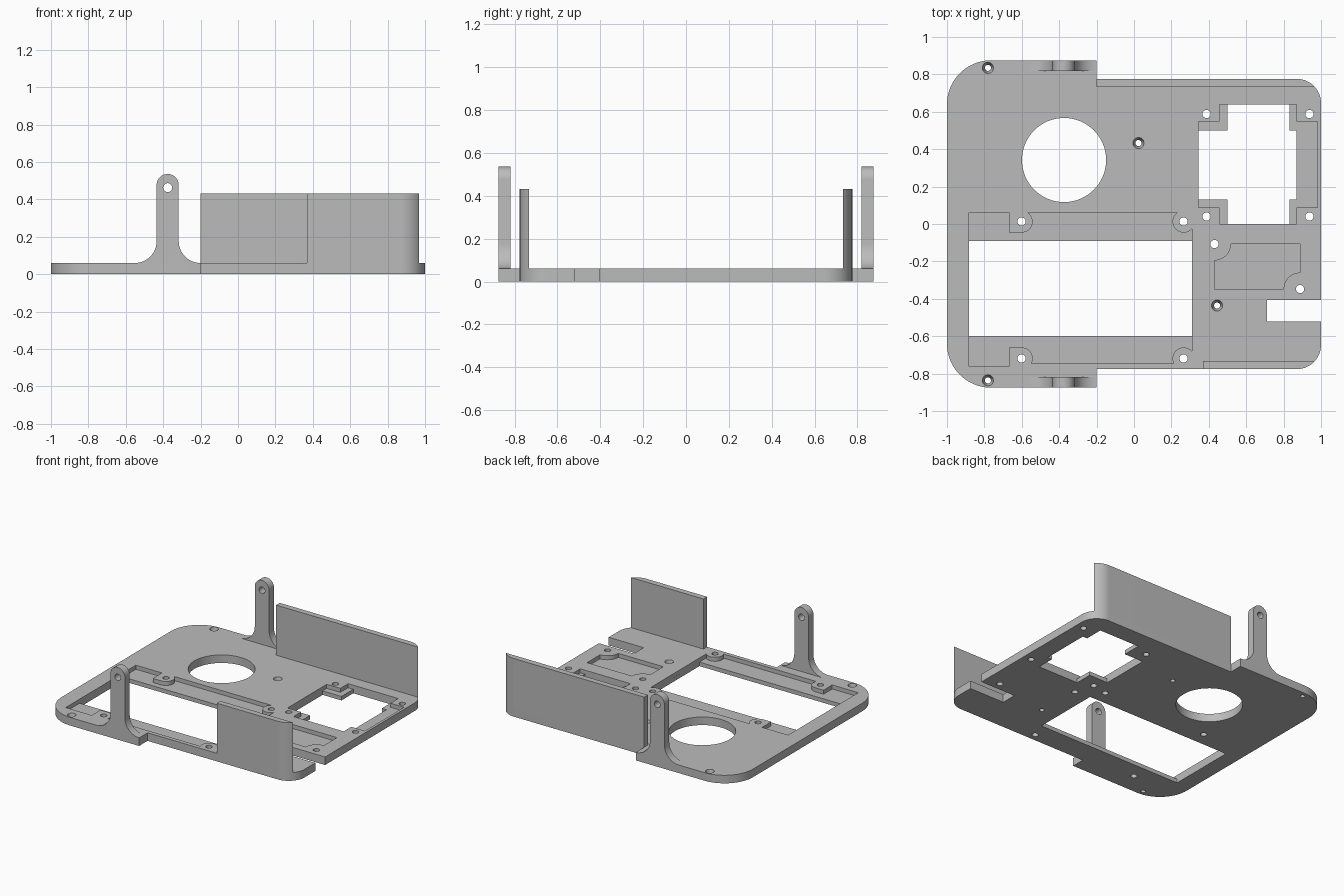
import bpy, bmesh
from math import sin, cos, radians
from mathutils import Matrix

cube = bpy.data.objects.get("Cube")
if cube:
    bpy.data.objects.remove(cube, do_unlink=True)

grey = bpy.data.materials.new("plain_grey")
grey.use_nodes = True
colour = (0.5, 0.5, 0.5, 1)
grey.diffuse_color = colour
grey.node_tree.nodes["Principled BSDF"].inputs["Base Color"].default_value = colour

T = 0.06            # plate thickness
LEDGE = 0.03        # pocket floor height
WIDE, NARROW = 0.875, 0.776
STEP = -0.2         # where the plate narrows


def arc(cx, cy, r, a0, a1, n=16):
    angles = [radians(a0 + (a1 - a0) * i / n) for i in range(n + 1)]
    return [(cx + r * cos(a), cy + r * sin(a)) for a in angles]


def finish(bm, name):
    bmesh.ops.recalc_face_normals(bm, faces=bm.faces)
    mesh = bpy.data.meshes.new(name)
    bm.to_mesh(mesh)
    bm.free()
    mesh.materials.append(grey)
    ob = bpy.data.objects.new(name, mesh)
    bpy.context.collection.objects.link(ob)
    return ob


def prism(name, pts, lo, hi, upright=False):
    """Extrude an outline along z, or along y when it is upright."""
    bm = bmesh.new()
    place = (lambda a, b: (a, lo, b)) if upright else (lambda a, b: (a, b, lo))
    face = bm.faces.new([bm.verts.new(place(*p)) for p in pts])
    out = bmesh.ops.extrude_face_region(bm, geom=[face])
    move = (0, hi - lo, 0) if upright else (0, 0, hi - lo)
    verts = [v for v in out["geom"] if isinstance(v, bmesh.types.BMVert)]
    bmesh.ops.translate(bm, verts=verts, vec=move)
    return finish(bm, name)


def box(x0, x1, y0, y1, lo):
    return prism("cutter", [(x0, y0), (x1, y0), (x1, y1), (x0, y1)], lo, 0.1)


def drill(x, y, r_low, r_high=None, n=32):
    bm = bmesh.new()
    bmesh.ops.create_cone(bm, cap_ends=True, segments=n, radius1=r_low,
                          radius2=r_high or r_low, depth=T + 0.02,
                          matrix=Matrix.Translation((x, y, T / 2)))
    return finish(bm, "cutter")


def cut(target, cutter):
    cutter.hide_render = True
    mod = target.modifiers.new("cut", 'BOOLEAN')
    mod.operation, mod.solver, mod.object = 'DIFFERENCE', 'EXACT', cutter
    bpy.context.view_layer.objects.active = target
    bpy.ops.object.modifier_apply(modifier=mod.name)
    bpy.data.objects.remove(cutter, do_unlink=True)


# base plate outline: upper half, then its mirror image
R, C = 0.235, 0.13
half = (arc(1 - C, NARROW - C, C, 0, 90) + [(STEP, NARROW), (STEP, WIDE)]
        + arc(R - 1, WIDE - R, R, 90, 180, 24))
plate = prism("base_plate", half + [(x, -y) for x, y in reversed(half)], 0, T)

# long battery bay pocket with rounded screw bosses, and its opening
L, E, TOP, LOW = -0.882, 0.31, 0.061, -0.746
BX, CX, B = -0.601, 0.265, 0.059
HI, LO = 0.013, -0.719
bay = ([(L, LOW - 0.016), (-0.668, LOW - 0.016), (-0.668, LO + B)]
       + arc(BX, LO, B, 90, -27) + arc(CX, LO, B, 207, 40)
       + arc(CX, HI, B, -40, -235) + arc(BX, HI, B, 55, -90)
       + [(-0.668, HI - B), (-0.668, TOP), (L, TOP)])
cut(plate, prism("cutter", bay, LEDGE, 0.1))
cut(plate, box(L, E, -0.6, -0.09, -0.1))

# cross-shaped bay: shallow ledges, then the opening
for edges in [(0.457, 0.869, 0, 0.639), (0.345, 0.981, 0.088, 0.548)]:
    cut(plate, box(*edges, LEDGE))
for edges in [(0.5, 0.832, 0, 0.639), (0.345, 0.869, 0.131, 0.5)]:
    cut(plate, box(*edges, -0.1))

# small board pocket with two rounded corners left standing
x0, x1, y0, y1, r = 0.43, 0.888, -0.348, -0.107, 0.088
board = (arc(x0, y1, r, -90, 0) + [(x1, y1)]
         + arc(x1, y0, r, 90, 180) + [(x0, y0)])
cut(plate, prism("cutter", board, LEDGE, 0.1))

# cable slot and round opening
cut(plate, box(0.712, 1.1, -0.521, -0.406, -0.1))
cut(plate, drill(-0.374, 0.342, 0.225, n=64))

# straight screw holes
holes = [(x, y) for x in (BX, CX) for y in (HI, LO)]
holes += [(x, y) for x in (0.388, 0.938) for y in (0.04, 0.588)]
holes += [(x0, y1), (x1, y0)]
for x, y in holes:
    cut(plate, drill(x, y, 0.022))

# tapered screw holes
for x, y in [(-0.781, 0.835), (-0.781, -0.836), (0.024, 0.433), (0.444, -0.436)]:
    cut(plate, drill(x, y, 0.014, 0.032))

parts = [plate]

# side walls, following the rounded plate corners
INNER = 0.733
for name, start, side in [("back_wall", STEP, 1), ("front_wall", 0.37, -1)]:
    pts = ([(start, INNER), (start, NARROW)]
           + arc(1 - C, NARROW - C, C, 90, 42))
    parts.append(prism(name, [(x, y * side) for x, y in pts], T, 0.432))

# upright arms with flared feet and a pivot hole
AX, H, F = -0.376, 0.059, 0.117
arm = (arc(AX - H - F, T + F, F, -90, 0) + arc(AX, 0.477, H, 180, 0, 24)
       + arc(AX + H + F, T + F, F, 180, 270))
for name, lo, hi in [("back_arm", 0.818, WIDE), ("front_arm", -WIDE, -0.818)]:
    ob = prism(name, arm, lo, hi, True)
    pivot = arc(AX, 0.463, 0.024, 0, 345, 23)
    cut(ob, prism("cutter", pivot, lo - 0.05, hi + 0.05, True))
    parts.append(ob)

# smooth curved faces, keep hard edges
bpy.ops.object.select_all(action='DESELECT')
for ob in parts:
    ob.select_set(True)
bpy.context.view_layer.objects.active = plate
bpy.ops.object.shade_smooth_by_angle(angle=radians(30))
